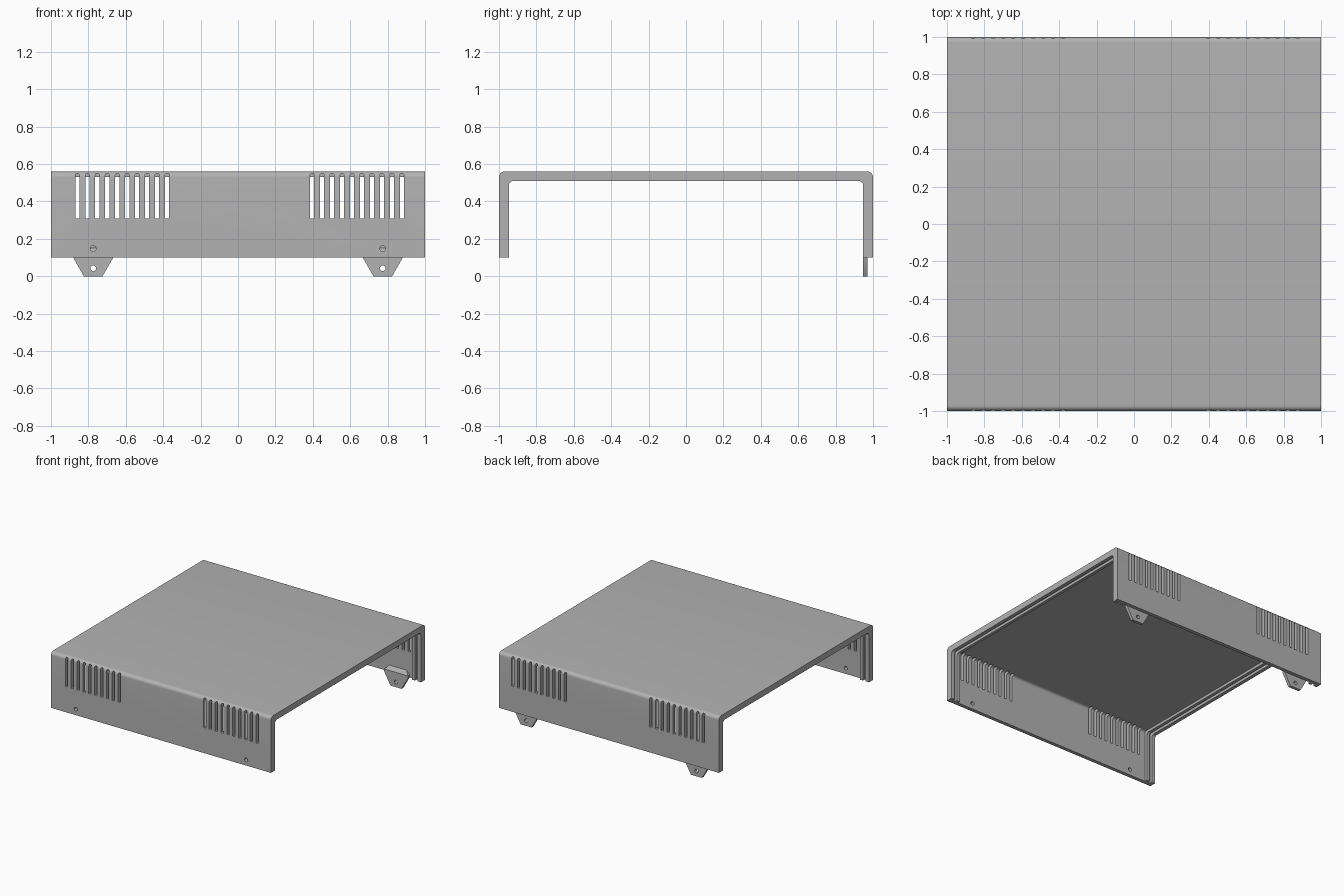
import bpy, bmesh, math
from mathutils import Matrix, Vector

if "Cube" in bpy.data.objects:
    bpy.data.objects.remove(bpy.data.objects["Cube"], do_unlink=True)

BASE = 0.1       # lower edge of the cover walls
TOP = 0.56       # upper face of the cover
SCREW_X = 0.774  # screw hole and tab positions

grey = bpy.data.materials.new("light_grey")
grey.use_nodes = True
grey.diffuse_color = (0.45, 0.45, 0.45, 1)
grey.node_tree.nodes["Principled BSDF"].inputs["Base Color"].default_value = grey.diffuse_color


def arch(half, top, radius, bottom, steps=8):
    """Upside-down U outline with two rounded top corners, as (across, z)."""
    left = [(-half, bottom)]
    for i in range(steps + 1):
        a = math.pi / 2 * i / steps
        left.append((-half + radius * (1 - math.cos(a)), top - radius * (1 - math.sin(a))))
    return left + [(-u, z) for u, z in reversed(left)]


def prism(bm, outline, start, end, axis):
    """Extrude a (across, z) outline along x or y."""
    def place(u, z, d):
        return (d, u, z) if axis == "x" else (u, d, z)
    face = bm.faces.new([bm.verts.new(place(u, z, start)) for u, z in outline])
    moved = bmesh.ops.extrude_face_region(bm, geom=[face])["geom"]
    offset = Vector(place(0, 0, end - start))
    bmesh.ops.translate(bm, vec=offset, verts=[v for v in moved if isinstance(v, bmesh.types.BMVert)])


def hole(bm, x, y, z, radius, depth):
    """Round pin pointing along y."""
    turn = Matrix.Translation((x, y, z)) @ Matrix.Rotation(math.pi / 2, 4, "X")
    bmesh.ops.create_cone(bm, cap_ends=True, segments=24, radius1=radius, radius2=radius,
                          depth=depth, matrix=turn)


def make(name, bm):
    bmesh.ops.recalc_face_normals(bm, faces=bm.faces)
    mesh = bpy.data.meshes.new(name)
    bm.to_mesh(mesh)
    bm.free()
    ob = bpy.data.objects.new(name, mesh)
    mesh.materials.append(grey)
    bpy.context.collection.objects.link(ob)
    return ob


def activate(ob):
    bpy.ops.object.select_all(action="DESELECT")
    ob.select_set(True)
    bpy.context.view_layer.objects.active = ob


def cut(ob, bm):
    cutter = make("cutter", bm)
    cutter.hide_render = True
    mod = ob.modifiers.new("cut", "BOOLEAN")
    mod.operation, mod.solver, mod.object = "DIFFERENCE", "EXACT", cutter
    activate(ob)
    bpy.ops.object.modifier_apply(modifier=mod.name)
    bpy.data.objects.remove(cutter, do_unlink=True)


# Cover: thick folded sheet
bm = bmesh.new()
outline = arch(1, TOP, 0.03, BASE) + arch(0.947, 0.51, 0.025, BASE)[::-1]
prism(bm, outline, -1, 1, "x")
cover = make("cover", bm)

# Thin the middle and leave a panel groove between two ribs at each open end
bm = bmesh.new()
for start, end in ((-0.97, -0.945), (-0.92, 0.92), (0.945, 0.97)):
    prism(bm, arch(0.97, 0.532, 0.02, 0), start, end, "x")
cut(cover, bm)

# Vent slots in front and back, with rounded tops
bm = bmesh.new()
for centre in (-0.619, 0.636):
    for i in range(10):
        x = centre + (i - 4.5) * 0.0533
        slot = [(x + u, z) for u, z in arch(0.011, 0.55, 0.0105, 0.31, 5)]
        for side in (-1, 1):
            prism(bm, slot, side * 0.94, side * 1.1, "y")
cut(cover, bm)

# Screw holes in the front wall
bm = bmesh.new()
for side in (-1, 1):
    hole(bm, side * SCREW_X, -1, 0.148, 0.015, 0.2)
cut(cover, bm)

# Screw tabs behind the back wall, with a sloping shoulder on top
tabs = []
for name, side in (("right_tab", -1), ("left_tab", 1)):
    bm = bmesh.new()
    for y, top, top_half in ((0.946, 0.122, 0.107), (0.97, 0.152, 0.08)):
        for half, z in ((0.05, 0), (0.107, BASE), (0.107, 0.122), (top_half, top)):
            for s in (-1, 1):
                bm.verts.new((side * SCREW_X + s * half, y, z))
    bmesh.ops.remove_doubles(bm, verts=bm.verts, dist=0.0001)
    bmesh.ops.convex_hull(bm, input=bm.verts)
    bmesh.ops.dissolve_limit(bm, angle_limit=0.02, verts=bm.verts, edges=bm.edges)
    tab = make(name, bm)
    bm = bmesh.new()
    hole(bm, side * SCREW_X, 0.96, 0.043, 0.015, 0.2)
    cut(tab, bm)
    tabs.append(tab)

for ob in [cover] + tabs:
    activate(ob)
    bpy.ops.object.shade_smooth_by_angle(angle=math.radians(30))
